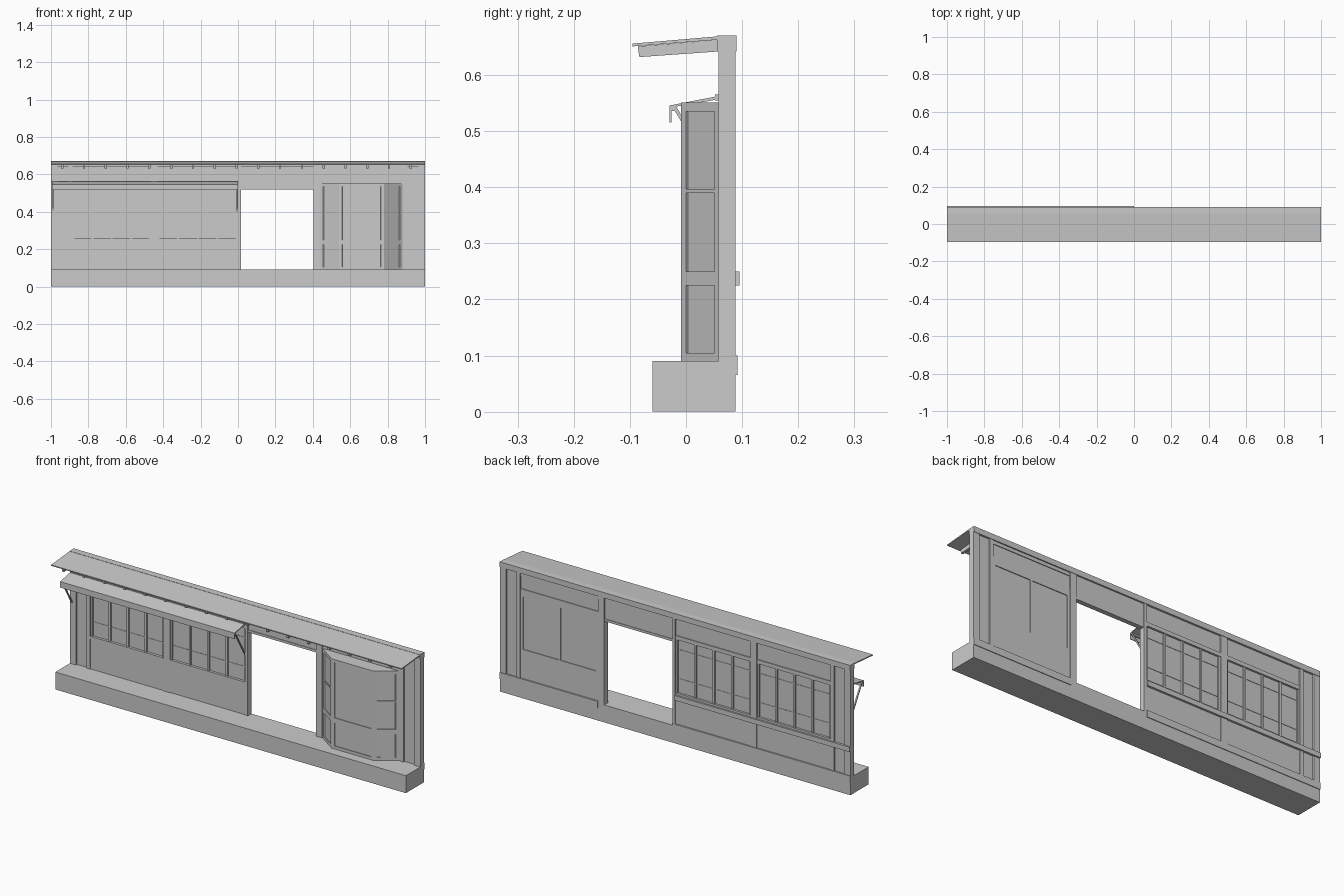
import bpy, bmesh
from mathutils import Vector

cube = bpy.data.objects.get("Cube")
if cube:
    bpy.data.objects.remove(cube, do_unlink=True)

grey = bpy.data.materials.new("light grey")
grey.use_nodes = True
grey.diffuse_color = (0.6, 0.6, 0.6, 1)
grey.node_tree.nodes["Principled BSDF"].inputs["Base Color"].default_value = (0.6, 0.6, 0.6, 1)


def prism(name, outline, offset):
    """Extrude a flat outline of 3D points along an offset."""
    bm = bmesh.new()
    face = bm.faces.new([bm.verts.new(p) for p in outline])
    top = bmesh.ops.extrude_face_region(bm, geom=[face])
    verts = [v for v in top["geom"] if isinstance(v, bmesh.types.BMVert)]
    bmesh.ops.translate(bm, verts=verts, vec=offset)
    bmesh.ops.recalc_face_normals(bm, faces=bm.faces)
    mesh = bpy.data.meshes.new(name)
    bm.to_mesh(mesh)
    bm.free()
    mesh.materials.append(grey)
    obj = bpy.data.objects.new(name, mesh)
    bpy.context.collection.objects.link(obj)
    return obj


def box(name, x0, x1, y0, y1, z0, z1):
    return prism(name, [(x0, y0, z0), (x1, y0, z0), (x1, y1, z0), (x0, y1, z0)], (0, 0, z1 - z0))


def side_profile(name, x0, x1, points):
    return prism(name, [(x0, y, z) for y, z in points], (x1 - x0, 0, 0))


def plan(name, points, z0, z1):
    return prism(name, [(x, y, z0) for x, y in points], (0, 0, z1 - z0))


FRONT, BACK = 0.058, 0.088
SILL, HEAD, TOP = 0.09, 0.52, 0.642

# Plinth and top beam
box("plinth", -1, 1, -0.06, BACK, 0, SILL)
box("top_beam", -1, 1, 0.055, 0.09, TOP, 0.67)

# Main posts, with paired posts and a recessed panel at each end
for x0, x1 in ((-0.465, -0.43), (0, 0.015), (0.405, 0.44)):
    box("post", x0, x1, FRONT, BACK, SILL, TOP)
for s, end in ((-1, "right"), (1, "left")):
    for a, b in ((0.885, 0.905), (0.965, 1)):
        box(end + "_end_post", min(s * a, s * b), max(s * a, s * b), FRONT, BACK, SILL, TOP)
    box(end + "_end_panel", min(s * 0.9, s * 0.97), max(s * 0.9, s * 0.97), 0.066, 0.08, SILL, TOP)

# Doorway header with a raised lower rail
box("doorway_header", 0.015, 0.405, 0.064, 0.082, HEAD, TOP)
box("doorway_rail", 0.015, 0.405, 0.061, 0.085, HEAD, HEAD + 0.012)

# Long windows beside the doorway
for x0, x1 in ((-0.885, -0.465), (-0.43, 0)):
    box("lower_panel", x0, x1, 0.062, 0.084, SILL, 0.25)
    box("window_rail", x0, x1, FRONT, 0.086, 0.245, 0.26)
    box("glass", x0, x1, 0.071, 0.075, 0.26, 0.55)
    box("window_head", x0, x1, 0.06, 0.085, 0.535, 0.555)
    box("transom_panel", x0, x1, 0.064, 0.08, 0.555, TOP)
    for i in range(5):
        x = x0 + 0.005 + (x1 - x0 - 0.01) * i / 4
        box("mullion", x - 0.005, x + 0.005, 0.064, 0.082, 0.26, 0.535)
    for z in (0.33, 0.48):
        box("glazing_bar", x0, x1, 0.069, 0.077, z, z + 0.004)

# Back sill and skirting
box("back_sill", -1, 0, 0.084, 0.095, 0.225, 0.25)
box("back_skirting_right", -1, 0, 0.084, 0.0915, 0.065, 0.1)
box("back_skirting_left", 0.44, 1, 0.084, 0.0915, 0.065, 0.1)

# Back wall behind the bay, with a pair of framed panels
box("bay_back_wall", 0.44, 0.885, 0.062, 0.08, SILL, TOP)
box("bay_back_lower", 0.44, 0.885, 0.078, 0.084, SILL, 0.25)
for z0, z1 in ((0.52, 0.56), (0.625, TOP)):
    box("bay_back_rail", 0.44, 0.885, 0.078, 0.084, z0, z1)
for x0, x1 in ((0.44, 0.455), (0.657, 0.667), (0.87, 0.885)):
    box("bay_back_stile", x0, x1, 0.078, 0.084, 0.25, 0.52)

# Angled bay window: inset core, bands and framed faces
bay = [(0.44, 0.06), (0.54, -0.009), (0.78, -0.009), (0.88, 0.06)]
core = [(0.447, 0.06), (0.542, -0.005), (0.778, -0.005), (0.873, 0.06)]
plan("bay_core", core, SILL, 0.545)
for part, z0, z1 in (("base", SILL, 0.105), ("sill", 0.225, 0.25), ("head", 0.535, 0.551)):
    plan("bay_" + part, bay, z0, z1)
for i in range(3):
    a, b, c, d = (Vector(p) for p in (bay[i], bay[i + 1], core[i], core[i + 1]))
    w = 0.016 / (b - a).length
    for t0, t1 in ((0, w), (1 - w, 1)):
        strip = [a.lerp(b, t0), a.lerp(b, t1), c.lerp(d, t1), c.lerp(d, t0)]
        plan("bay_stile", strip, 0.105, 0.535)
    if i != 1:
        plan("bay_transom", [a, b, d, c], 0.39, 0.397)

# Overhanging eave with rafters below
side_profile("eave", -1, 1, [(0.058, 0.669), (-0.095, 0.656), (-0.095, 0.651), (0.058, 0.663)])
for i in range(17):
    x = -0.94 + i * 0.1165
    side_profile("rafter", x - 0.006, x + 0.006,
                 [(0.058, 0.663), (-0.086, 0.651), (-0.083, 0.632), (0.058, 0.642)])

# Small canopy over the long windows, with diagonal brackets
side_profile("canopy", -0.995, 0, [(0.06, 0.563), (-0.028, 0.546), (-0.028, 0.542), (0.06, 0.557)])
box("canopy_fascia", -0.995, 0, -0.029, -0.026, 0.515, 0.546)
box("canopy_edge_beam", -0.995, 0, -0.026, -0.018, 0.536, 0.545)
box("canopy_wall_rail", -0.995, 0, 0.052, 0.062, 0.555, 0.565)
for x in (-0.993, -0.008):
    side_profile("canopy_bracket", x, x + 0.007,
                 [(-0.024, 0.543), (-0.017, 0.543), (0.062, 0.41), (0.062, 0.398)])
